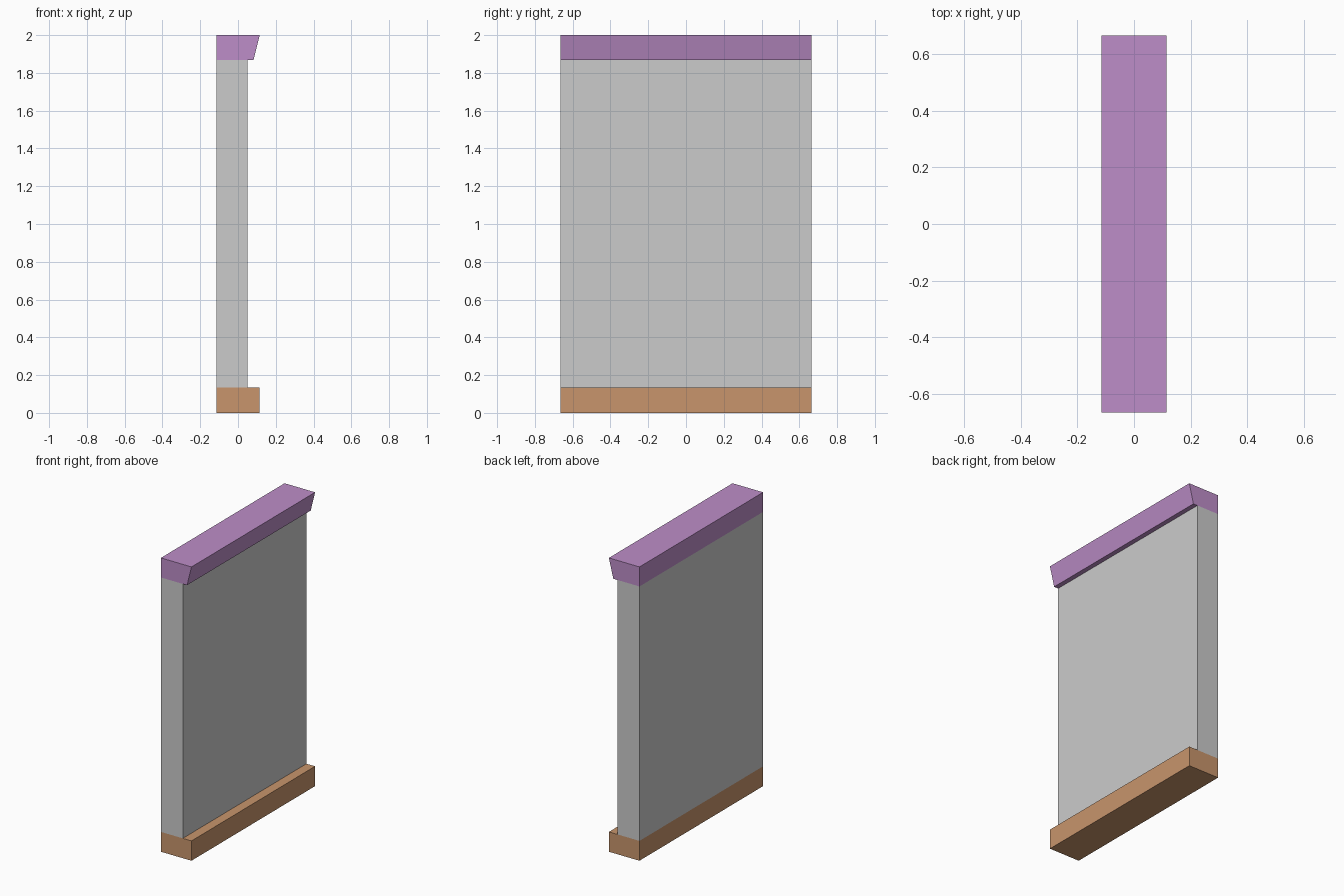
import bpy
import bmesh

if "Cube" in bpy.data.objects:
    bpy.data.objects.remove(bpy.data.objects["Cube"])

HALF_LEN = 0.665
BACK, WALL_FRONT, LIP = -0.115, 0.05, 0.115
BASE_TOP, CAP_BOTTOM, TOP = 0.135, 1.867, 2.0


def extrude_profile(name, profile, color=None):
    """Extrude an (x, z) profile along the full length in y."""
    bm = bmesh.new()
    face = bm.faces.new([bm.verts.new((x, -HALF_LEN, z)) for x, z in profile])
    ext = bmesh.ops.extrude_face_region(bm, geom=[face], use_keep_orig=True)
    moved = [g for g in ext["geom"] if isinstance(g, bmesh.types.BMVert)]
    bmesh.ops.translate(bm, verts=moved, vec=(0, 2 * HALF_LEN, 0))
    bmesh.ops.recalc_face_normals(bm, faces=bm.faces[:])
    mesh = bpy.data.meshes.new(name)
    bm.to_mesh(mesh)
    bm.free()
    if color:
        mat = bpy.data.materials.new(name + "_color")
        mat.diffuse_color = color
        mat.use_nodes = True
        mat.node_tree.nodes["Principled BSDF"].inputs["Base Color"].default_value = mat.diffuse_color
        mesh.materials.append(mat)
    obj = bpy.data.objects.new(name, mesh)
    bpy.context.collection.objects.link(obj)
    return obj


def rect(x0, x1, z0, z1):
    return [(x0, z0), (x1, z0), (x1, z1), (x0, z1)]


# Base plinth
extrude_profile("base_plinth", rect(BACK, LIP, 0, BASE_TOP), (0.58, 0.30, 0.15, 1))

# Plain wall panel, flush with the back
extrude_profile("wall_panel", rect(BACK, WALL_FRONT, BASE_TOP, CAP_BOTTOM))

# Top cap with a sloping front edge
extrude_profile("top_cap", [(BACK, CAP_BOTTOM), (0.082, CAP_BOTTOM),
                            (LIP, TOP), (BACK, TOP)], (0.51, 0.27, 0.58, 1))
